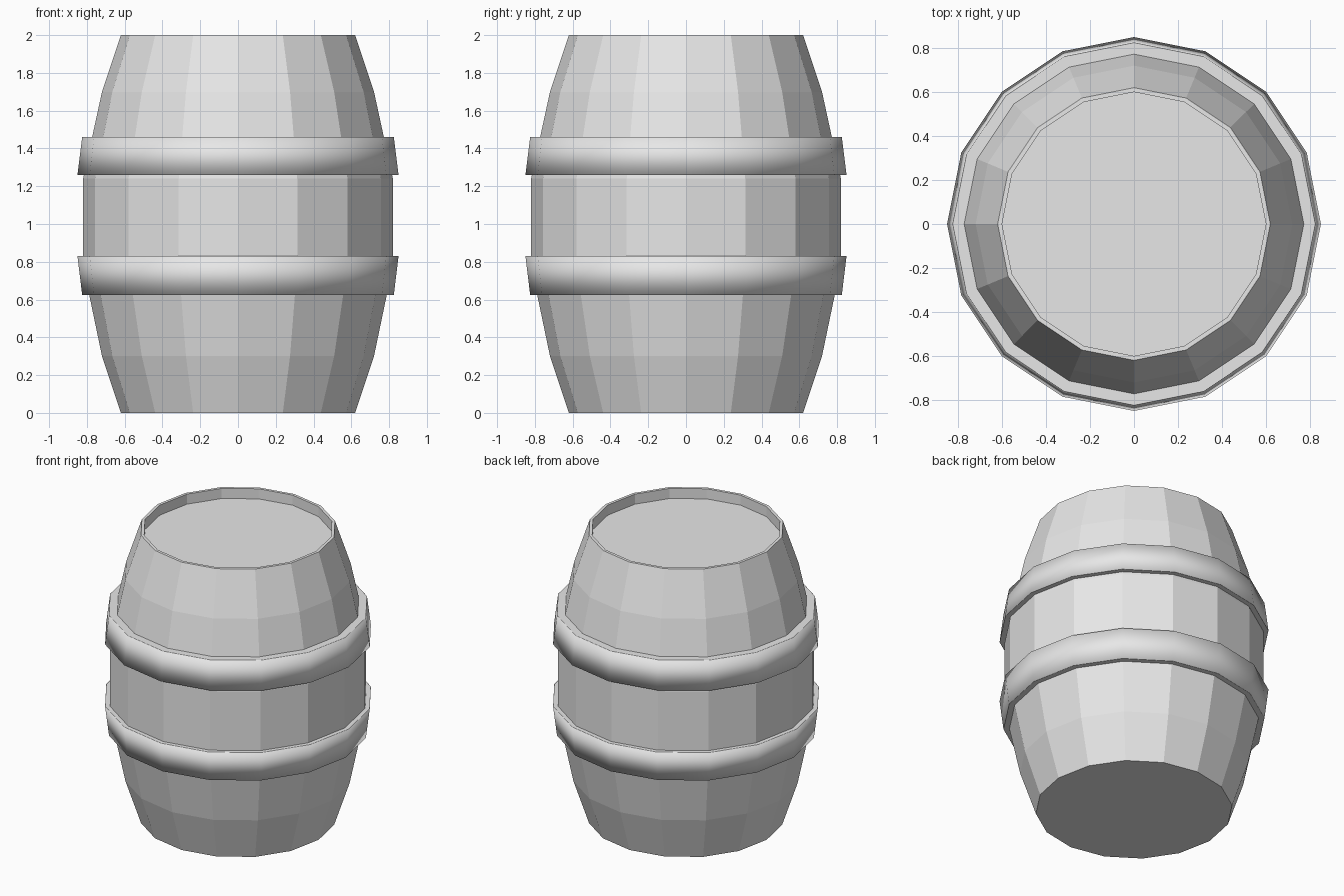
import bpy, bmesh
from math import sin, cos, tau

if "Cube" in bpy.data.objects:
    bpy.data.objects.remove(bpy.data.objects["Cube"])

SIDES = 16

grey = bpy.data.materials.new("plain_grey")
grey.use_nodes = True
grey.diffuse_color = (0.8, 0.8, 0.8, 1)
grey.node_tree.nodes["Principled BSDF"].inputs["Base Color"].default_value = grey.diffuse_color


def lathe(name, profile, closed=False, smooth=(), sharp=()):
    """Spin (radius, z) points; smooth = strip numbers, sharp = ring numbers."""
    bm = bmesh.new()
    rings = [[bm.verts.new((r * sin(tau * i / SIDES), -r * cos(tau * i / SIDES), z))
              for i in range(SIDES)] for r, z in profile]
    count = len(rings)
    for k in range(count if closed else count - 1):
        a, b = rings[k], rings[(k + 1) % count]
        for i in range(SIDES):
            j = (i + 1) % SIDES
            face = bm.faces.new((a[i], a[j], b[j], b[i]))
            face.smooth = k in smooth
    if not closed:
        bm.faces.new(rings[0])
        bm.faces.new(rings[-1])
    for k in sharp:
        for i in range(SIDES):
            bm.edges.get((rings[k][i], rings[k][(i + 1) % SIDES])).smooth = False
    bmesh.ops.recalc_face_normals(bm, faces=bm.faces)
    mesh = bpy.data.meshes.new(name)
    bm.to_mesh(mesh)
    bm.free()
    mesh.materials.append(grey)
    obj = bpy.data.objects.new(name, mesh)
    bpy.context.collection.objects.link(obj)
    return obj


# Faceted staves with a thin rim and a recessed lid
lathe("barrel_body", [(0.62, 0), (0.72, 0.3), (0.82, 0.78), (0.82, 1.24),
                      (0.72, 1.7), (0.62, 2), (0.6, 2), (0.6, 1.93)])


# Hoops: rounded shading on the outside, flat caps above and below
def hoop(name, low, low_radius, high, high_radius):
    inner, lip = 0.74, 0.002
    lathe(name, [(inner, low), (low_radius - lip, low), (low_radius, low),
                 (high_radius, high), (high_radius - lip, high), (inner, high)],
          closed=True, smooth=(1, 2, 3), sharp=(1, 4))


hoop("lower_hoop", 0.625, 0.825, 0.83, 0.85)
hoop("upper_hoop", 1.26, 0.85, 1.46, 0.825)
